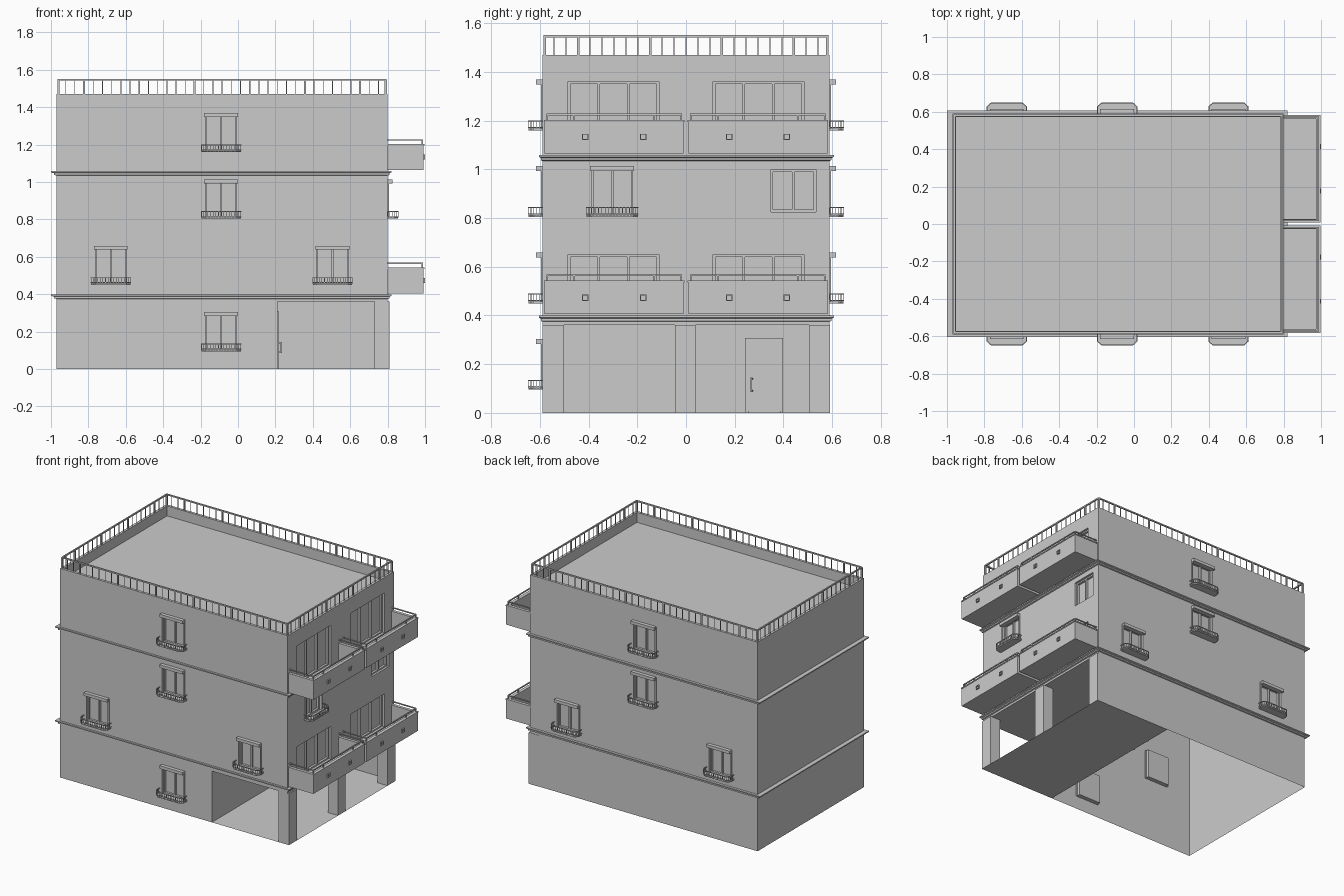
import bpy, bmesh, math
from mathutils import Matrix, Vector

if "Cube" in bpy.data.objects:
    bpy.data.objects.remove(bpy.data.objects["Cube"])

X0, X1, Y0, Y1, TOP = -0.97, 0.80, -0.59, 0.59, 1.47
FLOORS = [0.095, 0.45, 0.805, 1.16]          # window sill heights


def link(name, mesh, mat=None):
    ob = bpy.data.objects.new(name, mesh)
    bpy.context.collection.objects.link(ob)
    if mat:
        ob.matrix_world = mat
    return ob


def to_mesh(bm, name):
    me = bpy.data.meshes.new(name)
    bm.to_mesh(me)
    bm.free()
    return me


def box(bm, x0, x1, y0, y1, z0, z1):
    m = Matrix.Translation(((x0 + x1) / 2, (y0 + y1) / 2, (z0 + z1) / 2))
    bmesh.ops.create_cube(bm, size=1, matrix=m @ Matrix.Diagonal((x1 - x0, y1 - y0, z1 - z0, 1)))


def bar(bm, a, b, t):
    a, b = Vector(a), Vector(b)
    d = b - a
    m = Matrix.Translation((a + b) / 2) @ d.to_track_quat('Z', 'Y').to_matrix().to_4x4()
    bmesh.ops.create_cube(bm, size=1, matrix=m @ Matrix.Diagonal((t, t, d.length, 1)))


def quad(bm, *pts):
    bm.faces.new([bm.verts.new(p) for p in pts])


def side(deg, x, y):
    """Wall frame: local x runs along the wall, local -y points outward."""
    return Matrix.Translation((x, y, 0)) @ Matrix.Rotation(math.radians(deg), 4, 'Z')


FRONT, BACK, RIGHT, LEFT = side(0, 0, Y0), side(180, 0, Y1), side(90, X1, 0), side(-90, X0, 0)


def wall(name, mat, u0, u1, holes):
    """Single-skin wall with openings; depth 0 = clear opening, otherwise a recess."""
    bm = bmesh.new()
    us = sorted({u0, u1, *[h[0] for h in holes], *[h[1] for h in holes]})
    vs = sorted({0, TOP, *[h[2] for h in holes], *[h[3] for h in holes]})
    for a, b in zip(us, us[1:]):
        for c, e in zip(vs, vs[1:]):
            u, v = (a + b) / 2, (c + e) / 2
            if not any(h[0] < u < h[1] and h[2] < v < h[3] for h in holes):
                quad(bm, (a, 0, c), (b, 0, c), (b, 0, e), (a, 0, e))
    for a, b, c, e, d in holes:
        if d:
            p = [(a, c), (b, c), (b, e), (a, e)]
            for (ax, az), (bx, bz) in zip(p, p[1:] + p[:1]):
                quad(bm, (ax, 0, az), (bx, 0, bz), (bx, d, bz), (ax, d, az))
            quad(bm, *[(x, d, z) for x, z in p])
    bmesh.ops.remove_doubles(bm, verts=bm.verts, dist=1e-5)
    link(name, to_mesh(bm, name), mat)


def frame(bm, w, h, n, y=0.015, t=0.01):
    """Recessed window frame with n panes."""
    for i in range(n + 1):
        x = -w / 2 + t / 2 + i * (w - t) / n
        box(bm, x - t / 2, x + t / 2, y, y + 0.015, 0, h)
    for z in (0, h - t):
        box(bm, -w / 2, w / 2, y, y + 0.015, z, z + t)


# Reusable window with shutter box and small balconet
W, H = 0.175, 0.205
bm = bmesh.new()
frame(bm, W, H, 2)
box(bm, -W / 2 - 0.003, W / 2 + 0.003, -0.025, 0.01, H - 0.017, H + 0.004)
for s in (-1, 1):
    box(bm, s * W / 2 - 0.005, s * W / 2 + 0.005, -0.006, 0.01, 0, H)
path = [(-0.105, 0), (-0.105, -0.037), (-0.085, -0.056), (0.085, -0.056), (0.105, -0.037), (0.105, 0)]
slab = bm.faces.new([bm.verts.new((x, y, 0)) for x, y in path])
ext = bmesh.ops.extrude_face_region(bm, geom=[slab])
bmesh.ops.translate(bm, vec=(0, 0, 0.007), verts=[v for v in ext['geom'] if isinstance(v, bmesh.types.BMVert)])
for a, b in zip(path, path[1:]):
    for z in (0.012, 0.038):
        bar(bm, (*a, z), (*b, z), 0.005)
    n = max(1, round((Vector(b) - Vector(a)).length / 0.014))
    for i in range(n):
        p = Vector(a).lerp(Vector(b), i / n)
        bar(bm, (*p, 0.004), (*p, 0.038), 0.003)
bmesh.ops.recalc_face_normals(bm, faces=bm.faces)
window_mesh = to_mesh(bm, "window")


def window(mat, u, z):
    link("balconet_window", window_mesh, mat @ Matrix.Translation((u, 0, z)))


def opening(u, z):
    return (u - W / 2, u + W / 2, z, z + H, 0.03)


# Front and back windows, then the walls around them
layout = [(-0.09, FLOORS[2]), (-0.09, FLOORS[3]), (-0.68, FLOORS[1]), (0.505, FLOORS[1])]
front = layout + [(-0.09, FLOORS[0])]
back = [(-u, z) for u, z in layout]
for u, z in front:
    window(FRONT, u, z)
for u, z in back:
    window(BACK, u, z)
wall("front_wall", FRONT, X0, X1, [opening(u, z) for u, z in front] + [(0.21, X1, 0, 0.36, 0)])
wall("back_wall", BACK, -X1, -X0, [opening(u, z) for u, z in back])
wall("left_wall", LEFT, Y0, Y1, [])

# Right wall: balcony doors, one balconet window, one plain window
doors = [(s * 0.298, z0, z1) for s in (-1, 1) for z0, z1 in ((0.42, 0.65), (1.08, 1.36))]
wall("right_wall", RIGHT, Y0, Y1,
     [(c - 0.187, c + 0.187, a, b, 0.03) for c, a, b in doors]
     + [opening(-0.303, FLOORS[2]), (0.348, 0.534, 0.825, 1.0, 0.03), (Y0, Y1, 0, 0.36, 0)])
window(RIGHT, -0.303, FLOORS[2])
for name, c, a, b, w, n in [("balcony_door", *d, 0.374, 3) for d in doors] + [("plain_window", 0.441, 0.825, 1.0, 0.186, 2)]:
    bm = bmesh.new()
    frame(bm, w, b - a, n)
    link(name, to_mesh(bm, name), RIGHT @ Matrix.Translation((c, 0, a)))

# Open ground-floor porch: inner wall, ceiling, floor, columns
bm = bmesh.new()
quad(bm, (0.21, Y0, 0), (0.21, Y1, 0), (0.21, Y1, 0.36), (0.21, Y0, 0.36))
quad(bm, (0.21, Y0, 0.36), (0.21, Y1, 0.36), (X1, Y1, 0.36), (X1, Y0, 0.36))
quad(bm, (0.21, Y0, 0), (0.81, Y0, 0), (0.81, Y1, 0), (0.21, Y1, 0))
link("porch_shell", to_mesh(bm, "porch_shell"))
for a, b in ((Y0, -0.5), (-0.045, 0.04), (0.505, Y1 + 0.002)):
    bm = bmesh.new()
    box(bm, 0.73, 0.81, a, b, 0, 0.36)
    link("porch_column", to_mesh(bm, "porch_column"))

# Entrance door with casing and pull handle
bm = bmesh.new()
box(bm, 0.205, 0.218, 0.243, 0.257, 0, 0.308)
box(bm, 0.205, 0.218, 0.385, 0.399, 0, 0.308)
box(bm, 0.205, 0.218, 0.257, 0.385, 0.266, 0.308)
box(bm, 0.205, 0.214, 0.257, 0.385, 0.008, 0.266)
bar(bm, (0.232, 0.268, 0.085), (0.232, 0.268, 0.145), 0.007)
for z in (0.09, 0.14):
    bar(bm, (0.212, 0.272, z), (0.232, 0.268, z), 0.006)
link("entrance_door", to_mesh(bm, "entrance_door"))


def loft(name, rings):
    """Join rectangular rings (x0, x1, y0, y1, z) into a band."""
    bm = bmesh.new()
    rows = [[bm.verts.new(p) for p in ((a, c, z), (b, c, z), (b, d, z), (a, d, z))] for a, b, c, d, z in rings]
    for r, q in zip(rows, rows[1:]):
        for i in range(4):
            j = (i + 1) % 4
            bm.faces.new((r[i], r[j], q[j], q[i]))
    return bm, rows


# Moulded cornices
for z in (0.375, 1.035):
    prof = [(0, 0), (0.45, 0.003), (0.45, 0.012), (1, 0.016), (1, 0.024), (0, 0.024)]
    bm, _ = loft("cornice", [(X0 - 0.03 * f, X1 + 0.02 * f, Y0 - 0.014 * f, Y1 + 0.017 * f, z + h) for f, h in prof])
    link("cornice", to_mesh(bm, "cornice"))

# Parapet top, inner face and sunken roof
T = 0.018
inner = (X0 + T, X1 - T, Y0 + T, Y1 - T)
bm, rows = loft("roof", [(X0, X1, Y0, Y1, TOP), (*inner, TOP), (*inner, 1.40)])
bm.faces.new(rows[-1])
link("roof_and_parapet", to_mesh(bm, "roof"))

# Roof railing
bm = bmesh.new()
ax, bx, ay, by = X0 + 0.01, X1 - 0.01, Y0 + 0.01, Y1 - 0.01
corners = [Vector((ax, ay)), Vector((bx, ay)), Vector((bx, by)), Vector((ax, by))]
for a, b in zip(corners, corners[1:] + corners[:1]):
    bar(bm, (*a, 1.546), (*b, 1.546), 0.009)
    bar(bm, (*a, TOP), (*a, 1.546), 0.011)
    mid, d, half = (a + b) / 2, (b - a).normalized(), (b - a).length / 2
    n = int(half / 0.0492)
    for k in range(-n, n + 1):
        p = mid + d * 0.0492 * k
        bar(bm, (*p, TOP), (*p, 1.545), 0.010 if k % 6 == 3 else 0.004)
link("roof_railing", to_mesh(bm, "roof_railing"))

# Balconies: floor, parapet walls, cap, handrail, drain surrounds
bm = bmesh.new()
y0, y1, xo, t = 0.01, 0.58, 0.992, 0.015
box(bm, X1, xo, y0, y1, 0, 0.015)
box(bm, xo - t, xo, y0, y1, 0, 0.13)
for a in (y0, y1 - t):
    box(bm, X1, xo, a, a + t, 0, 0.13)
    box(bm, X1, xo + 0.004, a - 0.003, a + t + 0.003, 0.13, 0.138)
box(bm, xo - t - 0.004, xo + 0.004, y0 - 0.003, y1 + 0.003, 0.13, 0.138)
xr, zr = xo - t / 2, 0.16
rail = [(X1, y0 + 0.01), (xr, y0 + 0.01), (xr, y1 - 0.01), (X1, y1 - 0.01)]
for a, b in zip(rail, rail[1:]):
    bar(bm, (*a, zr), (*b, zr), 0.007)
for p in rail[1:3] + [(xr, 0.13), (xr, 0.46)]:
    bar(bm, (*p, 0.135), (*p, zr), 0.007)
for y in (0.177, 0.414):
    for s in (-1, 1):
        box(bm, xo - 0.002, 1.0, y + s * 0.011 - 0.002, y + s * 0.011 + 0.002, 0.055, 0.081)
        box(bm, xo - 0.002, 1.0, y - 0.013, y + 0.013, 0.066 + s * 0.011, 0.070 + s * 0.011)
balcony = to_mesh(bm, "balcony")
for z in (0.405, 1.065):
    for y in (0, -0.59):
        link("balcony", balcony, Matrix.Translation((0, y, z)))
